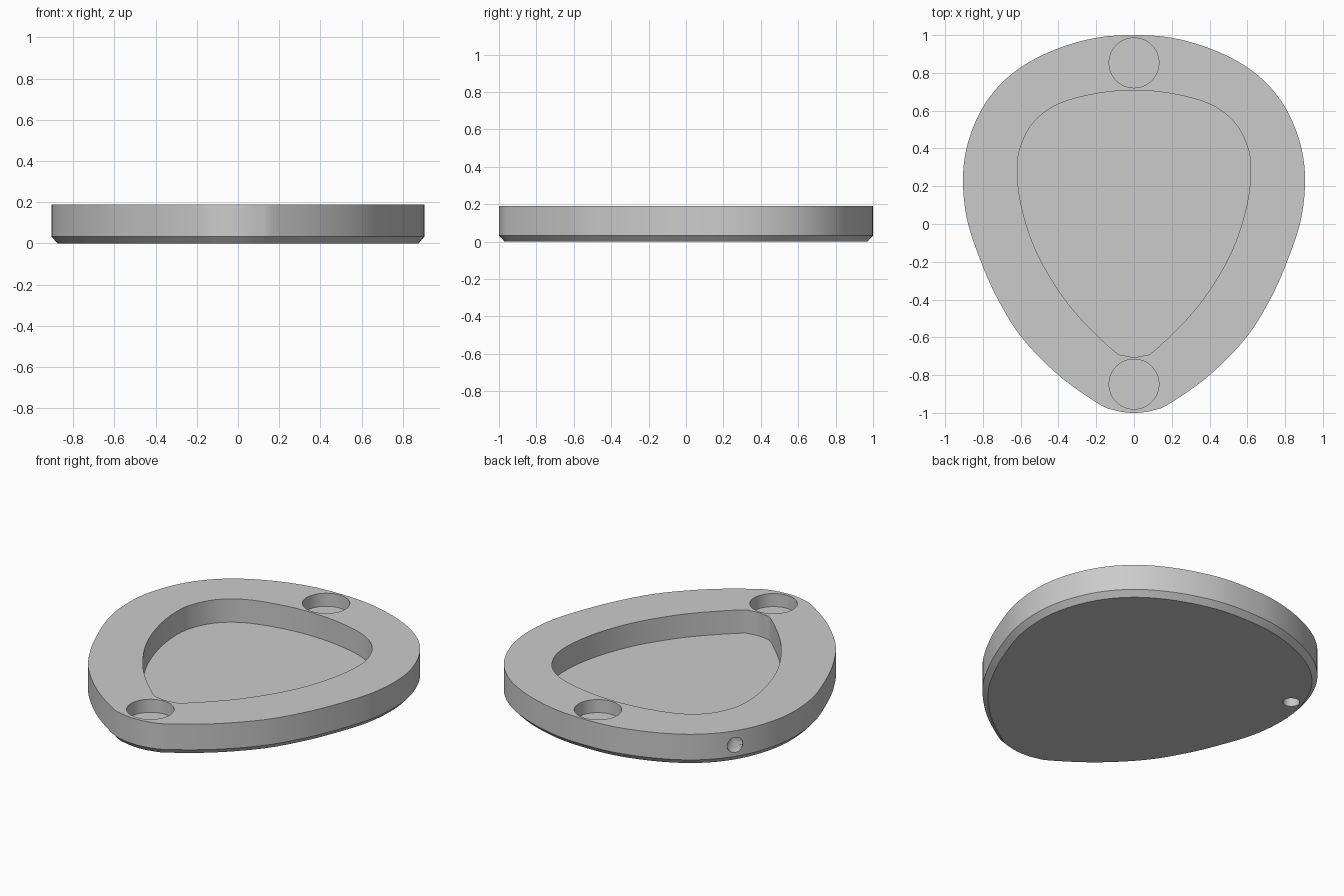
import bpy, bmesh, math
from mathutils import Vector

if "Cube" in bpy.data.objects:
    bpy.data.objects.remove(bpy.data.objects["Cube"])

grey = bpy.data.materials.new("plain grey")
grey.diffuse_color = (0.6, 0.6, 0.6, 1)
grey.use_nodes = True
grey.node_tree.nodes["Principled BSDF"].inputs["Base Color"].default_value = grey.diffuse_color

# Right half of each outline, from the broad back end to the narrow front tip
OUTER = [(0, 1), (.22, .982), (.45, .91), (.64, .8), (.78, .65), (.87, .46), (.905, .26),
         (.885, .03), (.81, -.2), (.72, -.4), (.595, -.6), (.4, -.8), (.19, -.95), (.1, -.987), (0, -1)]
INNER = [(0, .707), (.2, .69), (.4, .635), (.53, .54), (.6, .41), (.618, .29), (.603, .13),
         (.555, -.05), (.48, -.22), (.365, -.4), (.25, -.535), (.1, -.677), (.05, -.697), (0, -.704)]


def outline(half, steps=8):
    """Smooth closed loop through the half outline and its mirror image."""
    pts = [Vector(p) for p in half] + [Vector((-x, y)) for x, y in half[-2:0:-1]]
    n, loop = len(pts), []
    for i in range(n):
        a, b, c, d = (pts[(i + k) % n] for k in (-1, 0, 1, 2))
        for s in range(steps):
            t = s / steps
            loop.append(.5 * (2 * b + (c - a) * t + (2 * a - 5 * b + 4 * c - d) * t ** 2
                              + (3 * b - a - 3 * c + d) * t ** 3))
    return loop


def inset(loop, dist):
    """Move every point of a clockwise loop inwards."""
    res = []
    for i, p in enumerate(loop):
        t = (loop[(i + 1) % len(loop)] - loop[i - 1]).normalized()
        res.append(p + Vector((t.y, -t.x)) * dist)
    return res


def loft(name, rings):
    """Closed solid through (loop, height) rings."""
    bm = bmesh.new()
    rows = [[bm.verts.new((p.x, p.y, z)) for p in loop] for loop, z in rings]
    n = len(rows[0])
    for lo, hi in zip(rows, rows[1:]):
        for i in range(n):
            j = (i + 1) % n
            bm.faces.new((lo[i], lo[j], hi[j], hi[i]))
    bm.faces.new(rows[0])
    bm.faces.new(rows[-1])
    bmesh.ops.recalc_face_normals(bm, faces=bm.faces)
    me = bpy.data.meshes.new(name)
    bm.to_mesh(me)
    bm.free()
    me.materials.append(grey)
    ob = bpy.data.objects.new(name, me)
    bpy.context.collection.objects.link(ob)
    return ob


def circle(y, r, n=64):
    return [Vector((r * math.sin(a), y + r * math.cos(a)))
            for a in (2 * math.pi * i / n for i in range(n))]


# Tray body with a chamfered lower edge
edge = outline(OUTER)
body = loft("tray_body", [(inset(edge, .03), 0), (edge, .033), (edge, .19)])

# Main recess and the two round pockets
cutters = [loft("recess_cutter", [(outline(INNER), .047), (outline(INNER), .3)])]
for name, y in (("back", .853), ("front", -.848)):
    cutters.append(loft(name + "_pocket_cutter", [(circle(y, .132), .11), (circle(y, .132), .3)]))

# Curved cord hole from the side wall down through the base
path = [(-.86, .72, .103), (-.76, .62, .103), (-.735, .53, .1), (-.765, .45, .07),
        (-.78, .43, .02), (-.78, .43, -.06)]
cu = bpy.data.curves.new("cord_path", 'CURVE')
cu.dimensions = '3D'
cu.bevel_depth = .047
cu.bevel_resolution = 6
cu.use_fill_caps = True
sp = cu.splines.new('POLY')
sp.points.add(len(path) - 1)
for p, co in zip(sp.points, path):
    p.co = (*co, 1)
tube = bpy.data.objects.new("cord_path", cu)
bpy.context.collection.objects.link(tube)
bpy.context.view_layer.update()
me = bpy.data.meshes.new_from_object(tube.evaluated_get(bpy.context.evaluated_depsgraph_get()))
bpy.data.objects.remove(tube)
bm = bmesh.new()
bm.from_mesh(me)
bmesh.ops.remove_doubles(bm, verts=bm.verts, dist=1e-5)
bmesh.ops.recalc_face_normals(bm, faces=bm.faces)
bm.to_mesh(me)
bm.free()
me.materials.clear()
me.materials.append(grey)
cord = bpy.data.objects.new("cord_hole_cutter", me)
bpy.context.collection.objects.link(cord)
cutters.append(cord)

# Cut all openings, then remove the cutters
bpy.context.view_layer.objects.active = body
body.select_set(True)
for c in cutters:
    c.hide_render = True
    m = body.modifiers.new(c.name, 'BOOLEAN')
    m.operation, m.solver, m.object = 'DIFFERENCE', 'EXACT', c
    bpy.ops.object.modifier_apply(modifier=m.name)
    bpy.data.objects.remove(c)
bpy.ops.object.shade_smooth_by_angle(angle=math.radians(30))
